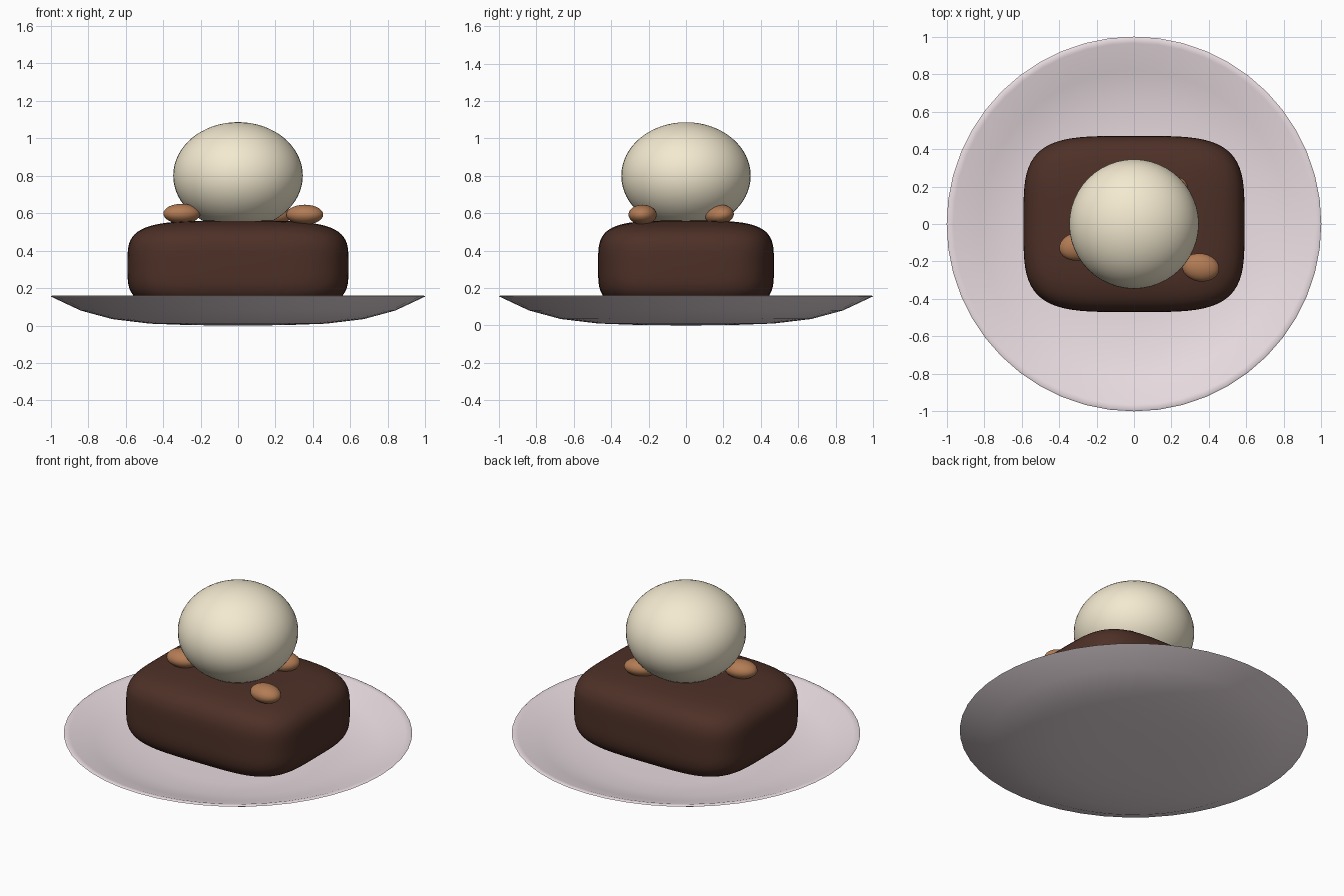
import bpy, bmesh, math

if "Cube" in bpy.data.objects:
    bpy.data.objects.remove(bpy.data.objects["Cube"])


def material(name, rgb):
    m = bpy.data.materials.new(name)
    m.diffuse_color = (*rgb, 1)
    m.use_nodes = True
    m.node_tree.nodes["Principled BSDF"].inputs["Base Color"].default_value = m.diffuse_color
    return m


def finish(name, bm, mat, angle=180):
    bmesh.ops.recalc_face_normals(bm, faces=bm.faces)
    me = bpy.data.meshes.new(name)
    bm.to_mesh(me)
    bm.free()
    ob = bpy.data.objects.new(name, me)
    bpy.context.collection.objects.link(ob)
    me.materials.append(mat)
    bpy.ops.object.select_all(action='DESELECT')
    ob.select_set(True)
    bpy.context.view_layer.objects.active = ob
    bpy.ops.object.shade_smooth_by_angle(angle=math.radians(angle))
    return ob


def ellipsoid(name, loc, size, mat, rot=(0, 0, 0), segs=32, rings=20):
    bm = bmesh.new()
    bmesh.ops.create_uvsphere(bm, u_segments=segs, v_segments=rings, radius=1)
    ob = finish(name, bm, mat)
    ob.location, ob.scale = loc, size
    ob.rotation_euler = [math.radians(a) for a in rot]
    return ob


china = material("china", (0.83, 0.73, 0.76))
chocolate = material("chocolate", (0.075, 0.030, 0.020))
cream = material("cream", (0.90, 0.82, 0.63))
nut_brown = material("nut_brown", (0.45, 0.20, 0.09))

# Plate: profile spun around z, underside first, then over the rim and inside
profile = [(0, 0), (0.25, 0.002), (0.47, 0.010), (0.67, 0.034), (0.84, 0.080),
           (1.0, 0.155), (0.992, 0.160), (0.965, 0.156), (0.82, 0.105),
           (0.66, 0.068), (0.47, 0.053), (0, 0.050)]
bm = bmesh.new()
verts = [bm.verts.new((r, 0, z)) for r, z in profile]
edges = [bm.edges.new(pair) for pair in zip(verts, verts[1:])]
bmesh.ops.spin(bm, geom=verts + edges, cent=(0, 0, 0), axis=(0, 0, 1),
               angle=math.tau, steps=48)
bmesh.ops.remove_doubles(bm, verts=bm.verts, dist=1e-4)
finish("plate", bm, china, 50)

# Cake block: gridded cube pushed onto a soft fourth-power rounded box
bm = bmesh.new()
bmesh.ops.create_cube(bm, size=2)
bmesh.ops.subdivide_edges(bm, edges=bm.edges, cuts=23, use_grid_fill=True)
for v in bm.verts:
    n = sum(abs(c) ** 4 for c in v.co) ** 0.25
    v.co = (v.co.x / n * 0.59, v.co.y / n * 0.47, v.co.z / n * 0.24 + 0.32)
finish("cake_block", bm, chocolate)

# Ice cream scoop
ellipsoid("ice_cream_scoop", (0, 0, 0.80), (0.346, 0.346, 0.286), cream, segs=48, rings=32)

# Nuts scattered around the scoop
for i, (loc, rot) in enumerate([((-0.30, -0.12, 0.597), (0, 0, 10)),
                                ((0.356, -0.232, 0.592), (0, 0, -8)),
                                ((0.19, 0.178, 0.592), (8, 0, 20))]):
    ellipsoid(f"nut_{i + 1}", loc, (0.10, 0.075, 0.053), nut_brown, rot, 24, 16)
